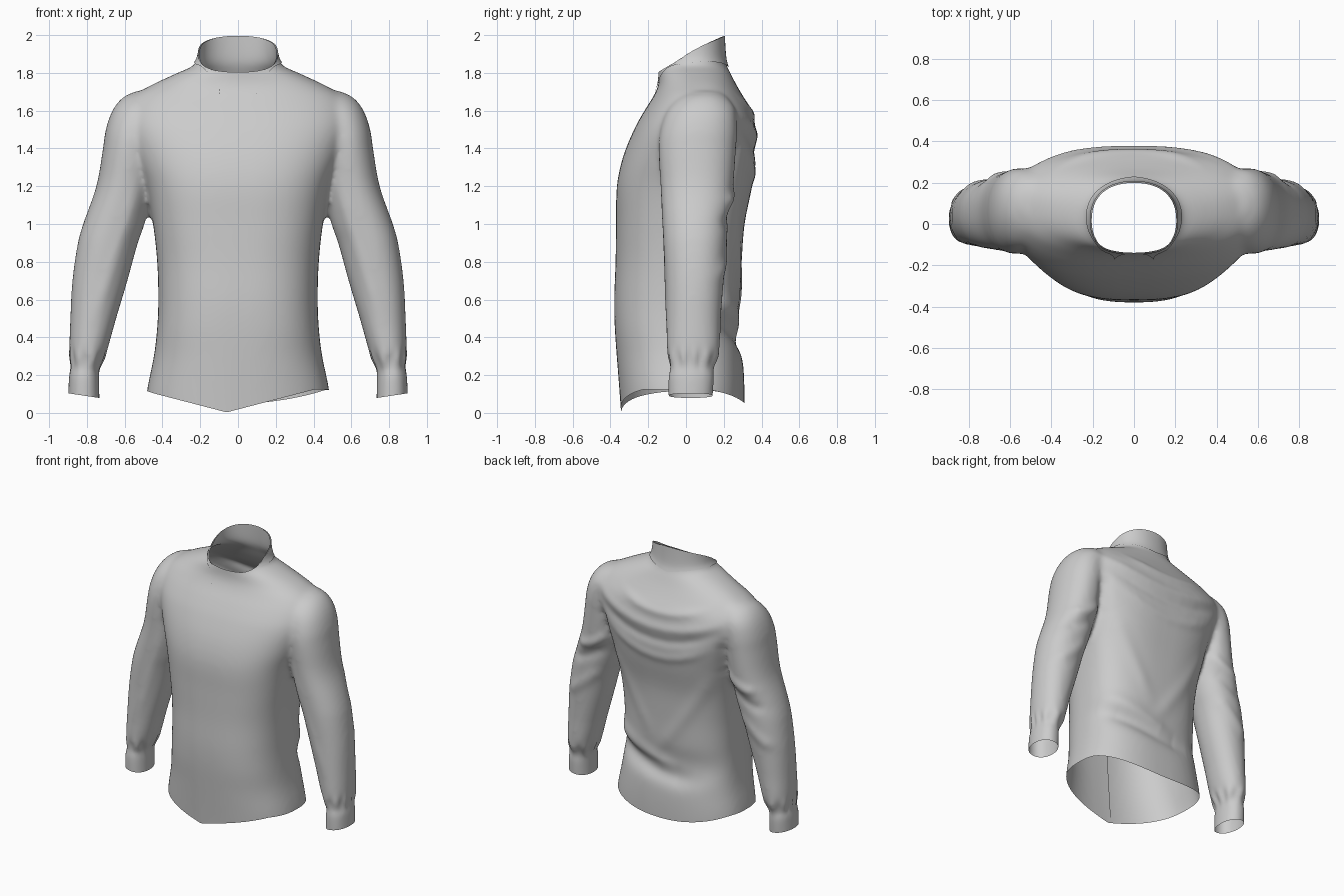
import bpy, bmesh, math
from mathutils import Vector
from mathutils.bvhtree import BVHTree

if "Cube" in bpy.data.objects:
    bpy.data.objects.remove(bpy.data.objects["Cube"])

SEG = 64


def power(v, n):
    return math.copysign(abs(v) ** (2 / n), v)


def ring_point(a, cx, hw, yf, yb, cy, n):
    s, c = math.sin(a), math.cos(a)
    depth = (yb - cy) if s > 0 else (cy - yf)
    return cx + hw * power(c, n), cy + depth * power(s, n)


def refine(rows, steps=4):
    """Smoothly interpolate a list of section rows."""
    out = []
    for i in range(len(rows) - 1):
        p0, p1, p2, p3 = rows[max(i - 1, 0)], rows[i], rows[i + 1], rows[min(i + 2, len(rows) - 1)]
        for k in range(steps):
            t = k / steps
            h1, h2 = 3 * t * t - 2 * t ** 3, t * (1 - t)
            row = []
            for a, b, c, d in zip(p0, p1, p2, p3):
                ga = (c - a) / ((p2[0] - p0[0]) or 1) * (p2[0] - p1[0])
                gb = (d - b) / ((p3[0] - p1[0]) or 1) * (p2[0] - p1[0])
                row.append(b + (c - b) * h1 + h2 * ((1 - t) * ga - t * gb))
            out.append(row)
    return out + [list(rows[-1])]


def loft(bm, sections):
    """Closed tube through sections (z, x centre, half width, front, back, y centre, squareness)."""
    rings = []
    for z, *dims in sections:
        rings.append([bm.verts.new((*ring_point(2 * math.pi * i / SEG, *dims), z)) for i in range(SEG)])
    for lo, hi in zip(rings, rings[1:]):
        for i in range(SEG):
            j = (i + 1) % SEG
            bm.faces.new((lo[i], lo[j], hi[j], hi[i]))
    bm.faces.new(rings[0][::-1])
    bm.faces.new(rings[-1])


def new_object(name, bm):
    mesh = bpy.data.meshes.new(name)
    bm.to_mesh(mesh)
    bm.free()
    ob = bpy.data.objects.new(name, mesh)
    bpy.context.collection.objects.link(ob)
    return ob


def smooth_shade(ob):
    ob.data.polygons.foreach_set("use_smooth", [True] * len(ob.data.polygons))


# Torso: z, half width, front y, back y, y of widest point, squareness
torso = [(-.05, .49, -.33, .30, 0, 2.5), (.1, .482, -.345, .31, 0, 2.5), (.3, .445, -.365, .30, 0, 2.5),
         (.45, .428, -.377, .265, 0, 2.6), (.6, .422, -.38, .285, 0, 2.6), (.8, .428, -.373, .295, 0, 2.6),
         (1.0, .45, -.37, .31, .01, 2.7), (1.2, .49, -.366, .35, .03, 2.7), (1.35, .55, -.335, .37, .05, 2.6),
         (1.5, .60, -.275, .367, .07, 2.6), (1.6, .60, -.22, .348, .08, 2.5), (1.68, .55, -.17, .30, .08, 2.4),
         (1.74, .45, -.145, .265, .08, 2.3), (1.8, .32, -.14, .235, .06, 2.2), (1.84, .235, -.138, .215, .05, 2.1),
         (1.9, .205, -.135, .205, .04, 2.2), (2.1, .195, -.13, .195, .04, 2.3)]
# Sleeve: z, inner x, outer x, front y, back y
sleeve = [(-.05, .73, .90, -.09, .13), (.2, .735, .895, -.095, .15), (.24, .735, .885, -.085, .145),
          (.32, .70, .893, -.10, .175), (.5, .645, .888, -.105, .185), (.7, .585, .877, -.11, .20),
          (.9, .53, .848, -.12, .215), (1.0, .495, .82, -.125, .225), (1.2, .45, .75, -.135, .25),
          (1.4, .42, .715, -.145, .265), (1.5, .40, .70, -.135, .27), (1.6, .38, .665, -.10, .26),
          (1.67, .35, .61, -.04, .22), (1.705, .30, .54, .02, .18)]

bm = bmesh.new()
loft(bm, [(z, 0, *rest) for z, *rest in refine(torso)])
for side in (-1, 1):
    loft(bm, [(z, side * (a + b) / 2, (b - a) / 2, yf, yb, (yf + yb) / 2, 2.15)
              for z, a, b, yf, yb in refine(sleeve)])
bmesh.ops.recalc_face_normals(bm, faces=bm.faces)
body = new_object("shirt_body", bm)

# Fuse sleeves and torso into one cloth surface
mod = body.modifiers.new("fuse", 'REMESH')
mod.mode, mod.voxel_size = 'VOXEL', .014
mod = body.modifiers.new("relax", 'SMOOTH')
mod.factor, mod.iterations = .5, 16
dg = bpy.context.evaluated_depsgraph_get()
mesh = bpy.data.meshes.new_from_object(body.evaluated_get(dg))
body.modifiers.clear()
body.data = mesh

# Cloth folds: facing (1 back, -1 front), depth, width, curve (start, handle, end) in x-z
folds = [(1, .02, .06, [(.46, .62), (.2, .50), (-.12, .40)]),
         (1, -.025, .06, [(.46, .50), (.1, .38), (-.25, .36)]),
         (1, .010, .035, [(.55, 1.62), (.05, 1.34), (-.5, 1.58)]),
         (1, -.010, .035, [(.5, 1.52), (0, 1.25), (-.45, 1.50)]),
         (1, .008, .035, [(.42, 1.40), (0, 1.12), (-.4, 1.38)]),
         (1, .009, .03, [(.32, 1.66), (0, 1.50), (-.38, 1.66)]),
         (1, .008, .05, [(-.42, 1.2), (-.22, .85), (.05, .5)]),
         (1, .007, .05, [(.42, 1.2), (.25, .95), (.1, .65)])]
for s in (-1, 1):
    folds += [(1, .014, .035, [(s * .47, 1.24), (s * .6, 1.12), (s * .72, 1.12)]),
              (1, -.012, .04, [(s * .50, 1.12), (s * .64, 1.02), (s * .78, 1.0)]),
              (1, .010, .04, [(s * .55, .95), (s * .7, .8), (s * .84, .72)]),
              (1, -.014, .035, [(s * .49, 1.45), (s * .47, 1.3), (s * .46, 1.15)]),
              (-1, .007, .035, [(s * .53, 1.2), (s * .62, .9), (s * .76, .5)])]


def curve_points(a, b, c, n=8):
    a, b, c = Vector(a), Vector(b), Vector(c)
    return [a * (1 - t) ** 2 + b * 2 * t * (1 - t) + c * t * t for t in (i / n for i in range(n + 1))]


def fold_weight(p, path, width):
    """Gaussian across the fold, fading out towards both ends."""
    best, where, n = 9, 0, len(path) - 1
    for i in range(n):
        a, d = path[i], path[i + 1] - path[i]
        t = min(1, max(0, (p - a).dot(d) / d.length_squared))
        dist = (a + d * t - p).length
        if dist < best:
            best, where = dist, (i + t) / n
    return math.exp(-(best / width) ** 2) * min(1, .25 + 4 * where, .25 + 4 * (1 - where))


bm = bmesh.new()
bm.from_mesh(body.data)
bm.normal_update()
prepared = []
for face, depth, width, ctrl in folds:
    path, m = curve_points(*ctrl), 2.5 * width
    xs, zs = [p.x for p in path], [p.y for p in path]
    prepared.append((face, depth, width, path, min(xs) - m, max(xs) + m, min(zs) - m, max(zs) + m))
moves = []
for v in bm.verts:
    x, y, z = v.co
    amount = 0
    for face, depth, width, path, x0, x1, z0, z1 in prepared:
        facing = face * v.normal.y
        if facing > 0 and x0 < x < x1 and z0 < z < z1:
            amount += depth * facing * fold_weight(Vector((x, z)), path, width)
    if abs(x) > .62 and z < .5:  # gathers above the cuff
        ang = math.atan2(y - .03, abs(x) - .81)
        amount += .005 * math.sin(9 * ang) * math.exp(-((z - .29) / .045) ** 2)
    moves.append((v, v.normal * amount))
for v, d in moves:
    v.co += d

# Cut open the hem, cuffs and slanted neck
RIM_A, RIM_B = Vector((0, -.137, 1.805)), Vector((0, .197, 1.995))
slope = (RIM_B.z - RIM_A.z) / (RIM_B.y - RIM_A.y)


def cut(co, no):
    geom = bm.verts[:] + bm.edges[:] + bm.faces[:]
    bmesh.ops.bisect_plane(bm, geom=geom, plane_co=co, plane_no=no, clear_outer=True)


cut((0, 0, .1), (0, 0, -1))
cut(RIM_A, (0, -slope, 1))

# Pointed front hem, gently dipped back hem, arched neck rim
for v in bm.verts:
    x, y, z = v.co
    w = min(1, max(0, (.5 - z) / .4))
    if abs(x) < .6 and w:
        front = min(.125, .003 + .26 * abs(x + .06))
        back = .05 + .07 * min(1, abs(x) / .46) ** 2
        t = min(1, max(0, (y + .18) / .36))
        v.co.z += w * w * (front * (1 - t) + back * t - .1)
    elif w:
        v.co.z += w * (abs(x) - .82) * .15 - w * .008
    elif z > 1.84:
        t = min(1, max(0, (y - RIM_A.y) / .33))
        v.co.z += .014 * math.sin(math.pi * t) * min(1, (z - 1.84) / .06)
bm.to_mesh(body.data)
bm.normal_update()
tree = BVHTree.FromBMesh(bm)
bm.free()
smooth_shade(body)


def on_body(p, lift):
    co, no, _, _ = tree.find_nearest(p)
    return co + no * lift


# Turned-down collar: from the rim to the shoulder line, open in front with two points
bm = bmesh.new()
COLS, ROWS, GAP = 96, 8, .12
grid = []
for i in range(COLS + 1):
    f = i / COLS
    a = -math.pi / 2 + GAP + (2 * math.pi - 2 * GAP) * f
    x, y = ring_point(a, 0, .205, -.137, .203, .04, 2.2)
    top = Vector((x, y, RIM_A.z + slope * (y - RIM_A.y) + .012 * abs(math.cos(a))))
    tip = max(0, 1 - min(f, 1 - f) / .14)
    x, y = ring_point(a, 0, .222, -.145, .22, .05, 2.2)
    low = Vector((x, y, 1.79 + .06 * abs(math.cos(a)) + .03 * math.sin(a)))
    low = low.lerp(Vector((math.copysign(.105, x), -.17, 1.67)), tip ** 1.3)
    col = [bm.verts.new(on_body(top.lerp(low, r / ROWS), .007)) for r in range(ROWS + 1)]
    grid.append(col)
for c, d in zip(grid, grid[1:]):
    for r in range(ROWS):
        bm.faces.new((c[r], c[r + 1], d[r + 1], d[r]))
bmesh.ops.recalc_face_normals(bm, faces=bm.faces)
smooth_shade(new_object("collar", bm))

# Front placket: a narrow strip lying just inside the front opening
bm = bmesh.new()
rows = []
for i in range(41):
    row = []
    for x in (-.08, -.05, -.02):
        co, no, _, _ = tree.ray_cast(Vector((x, -1, .045 + 1.68 * i / 40)), Vector((0, 1, 0)))
        if co:
            row.append(bm.verts.new(co - no * .007))
    if len(row) == 3:
        rows.append(row)
for a, b in zip(rows, rows[1:]):
    for k in range(2):
        bm.faces.new((a[k], a[k + 1], b[k + 1], b[k]))
smooth_shade(new_object("front_placket", bm))
